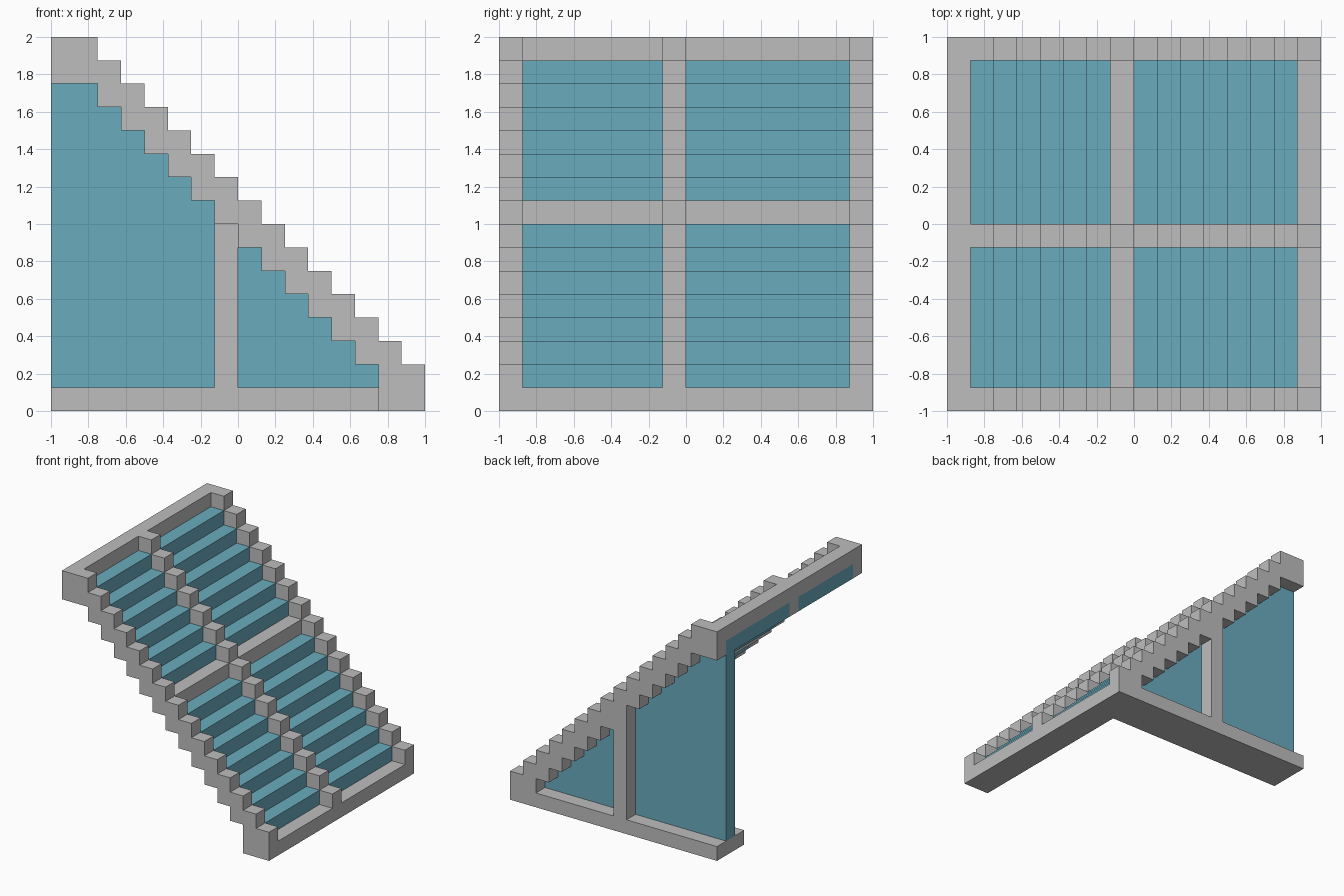
import bpy, bmesh

if "Cube" in bpy.data.objects:
    bpy.data.objects.remove(bpy.data.objects["Cube"])

U = 0.125  # everything sits on a 1/8 unit grid; coordinates below are in grid cells


def material(name, rgb):
    m = bpy.data.materials.new(name)
    m.diffuse_color = (*rgb, 1)
    m.use_nodes = True
    m.node_tree.nodes["Principled BSDF"].inputs["Base Color"].default_value = m.diffuse_color
    return m


FRAME = material("light grey frame", (0.515, 0.515, 0.515))
GLASS = material("teal glass", (0.144, 0.413, 0.515))


def finish(bm, name, mat):
    bmesh.ops.recalc_face_normals(bm, faces=bm.faces)
    me = bpy.data.meshes.new(name)
    bm.to_mesh(me)
    bm.free()
    me.materials.append(mat)
    ob = bpy.data.objects.new(name, me)
    bpy.context.collection.objects.link(ob)
    return ob


def add_prism(bm, profile, y0, y1):
    """Extrude an x-z outline from y0 to y1."""
    face = bm.faces.new([bm.verts.new((x * U, y0 * U, z * U)) for x, z in profile])
    ext = bmesh.ops.extrude_face_region(bm, geom=[face])["geom"]
    verts = [v for v in ext if isinstance(v, bmesh.types.BMVert)]
    bmesh.ops.translate(bm, verts=verts, vec=(0, (y1 - y0) * U, 0))
    # keep the starting cap as part of the closed solid
    if not face.is_valid:
        raise RuntimeError("open prism")


def rect(x0, x1, z0, z1):
    return [(x0, z0), (x1, z0), (x1, z1), (x0, z1)]


def prism(name, mat, profile, y0, y1):
    bm = bmesh.new()
    add_prism(bm, profile, y0, y1)
    return finish(bm, name, mat)


def underside(x0, x1):
    """Stepped line under the roof from x1 back to x0."""
    pts = []
    for x in range(x1 - 1, max(x0, -6) - 1, -1):
        pts += [(x + 1, 7 - x), (x, 7 - x)]
    if x0 < -6:
        pts += [(-6, 14), (x0, 14)]
    return pts


# Stepped stringers at both sides and the middle
top = [(-8, 16), (-6, 16)]
for x in range(-6, 8):
    top += [(x, 9 - x), (x + 1, 9 - x)]
stringer = top + [(8, 0), (6, 0)] + underside(-8, 6)
for name, y in (("front", -8), ("middle", -1), ("back", 7)):
    prism(name + "_stringer", FRAME, stringer, y, y + 1)

# Rails and stepped glass in the two bays between stringers
for bay, y0, y1 in (("front", -7, -1), ("back", 0, 7)):
    prism(bay + "_top_rail", FRAME, rect(-8, -7, 15, 16), y0, y1)
    prism(bay + "_cross_rail", FRAME, rect(-1, 0, 8, 9), y0, y1)
    prism(bay + "_bottom_rail", FRAME, rect(6, 8, 0, 1), y0, y1)
    for part, xs in (("upper", range(-6, -1)), ("lower", range(0, 7))):
        bm = bmesh.new()
        if part == "upper":
            add_prism(bm, rect(-8, -6, 14, 15), y0, y1)
        for x in xs:
            add_prism(bm, rect(x, x + 1, 7 - x, 8 - x), y0, y1)
        finish(bm, bay + "_" + part + "_glass_steps", GLASS)

# Back wall: sill, post and two recessed panes
prism("wall_sill", FRAME, rect(-8, 6, 0, 1), 5, 8)
prism("wall_post", FRAME, rect(-1, 0, 1, 8), 5, 8)
prism("tall_wall_pane", GLASS, [(-8, 1), (-1, 1)] + underside(-8, -1), 6, 7)
prism("low_wall_pane", GLASS, [(0, 1), (6, 1)] + underside(0, 6), 6, 7)
